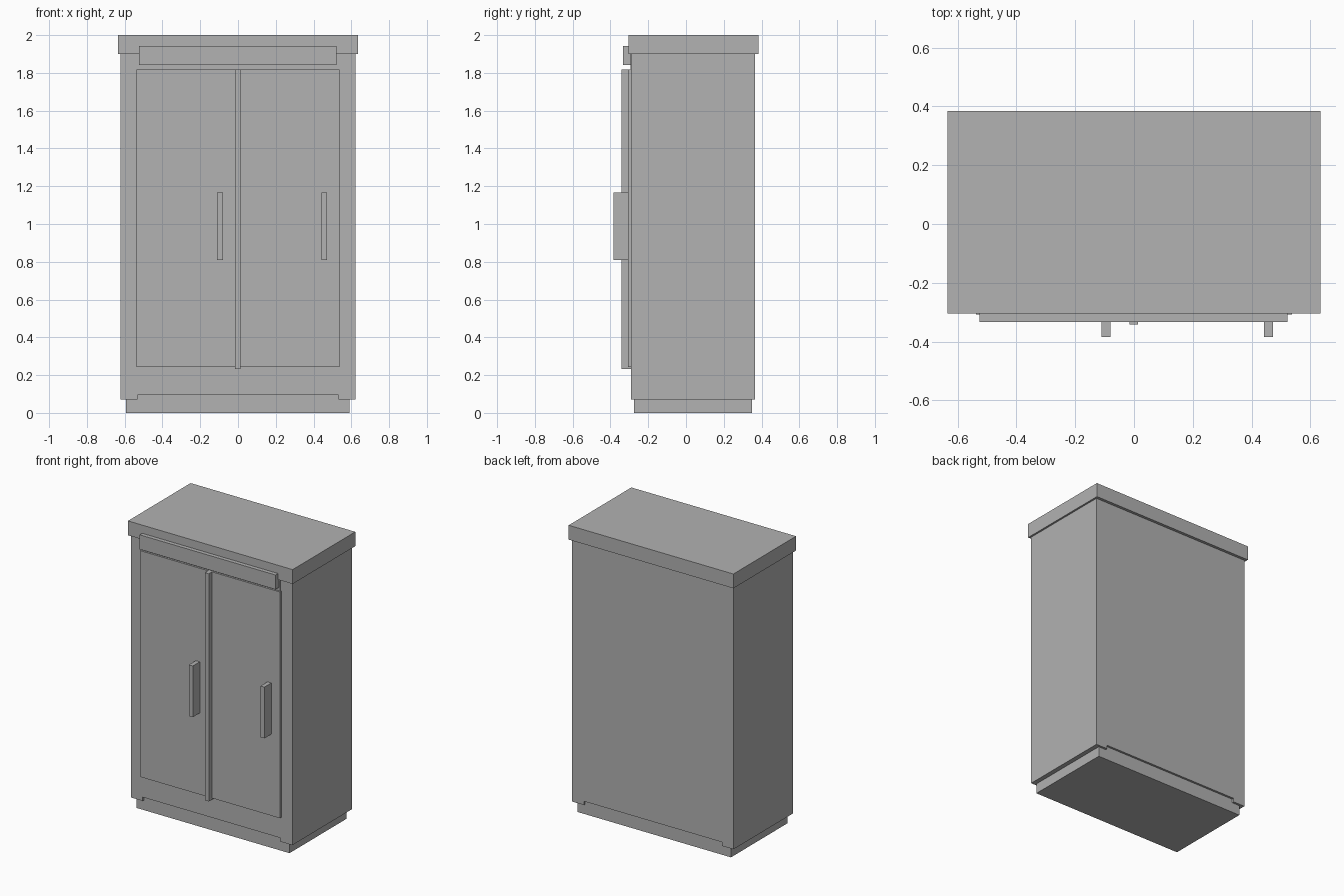
import bpy, bmesh

if "Cube" in bpy.data.objects:
    bpy.data.objects.remove(bpy.data.objects["Cube"])

grey = bpy.data.materials.new("plain grey")
grey.diffuse_color = (0.445, 0.445, 0.445, 1)
grey.use_nodes = True
grey.node_tree.nodes["Principled BSDF"].inputs["Base Color"].default_value = grey.diffuse_color


def finish(name, bm):
    bmesh.ops.recalc_face_normals(bm, faces=bm.faces)
    mesh = bpy.data.meshes.new(name)
    bm.to_mesh(mesh)
    bm.free()
    mesh.materials.append(grey)
    obj = bpy.data.objects.new(name, mesh)
    bpy.context.collection.objects.link(obj)
    return obj


def box(name, x, y, z):
    """Box from (min, max) spans on each axis."""
    bm = bmesh.new()
    bmesh.ops.create_cube(bm, size=1)
    for v in bm.verts:
        v.co = [s[0] if c < 0 else s[1] for c, s in zip(v.co, (x, y, z))]
    return finish(name, bm)


def extrude_y(name, profile, y0, y1):
    """Solid with an x-z outline, running from y0 to y1."""
    bm = bmesh.new()
    face = bm.faces.new([bm.verts.new((x, y0, z)) for x, z in profile])
    new = bmesh.ops.extrude_face_region(bm, geom=[face])["geom"]
    for v in new:
        if isinstance(v, bmesh.types.BMVert):
            v.co.y = y1
    return finish(name, bm)


# Plinth, carcass with a shallow raised bottom edge, and overhanging top
box("plinth", (-0.592, 0.59), (-0.275, 0.35), (0, 0.1))
extrude_y("carcass", [(-0.622, 0.07), (-0.532, 0.07), (-0.532, 0.096), (0.532, 0.096),
                      (0.532, 0.07), (0.622, 0.07), (0.622, 1.9), (-0.622, 1.9)],
          -0.29, 0.365)
box("top_board", (-0.635, 0.635), (-0.305, 0.385), (1.9, 2.0))

# Upper rail and its raised front panel
box("upper_rail", (-0.53, 0.53), (-0.295, -0.28), (1.81, 1.91))
box("upper_panel", (-0.525, 0.522), (-0.333, -0.29), (1.842, 1.943))

# Doors, the strip between them, and handles
for side, x, hx in (("left", (-0.538, 0), -0.095), ("right", (0, 0.537), 0.457)):
    box(side + "_door", x, (-0.307, -0.285), (0.242, 1.819))
    box(side + "_handle", (hx - 0.015, hx + 0.015), (-0.384, -0.3), (0.81, 1.167))
box("centre_strip", (-0.016, 0.014), (-0.342, -0.29), (0.232, 1.819))
